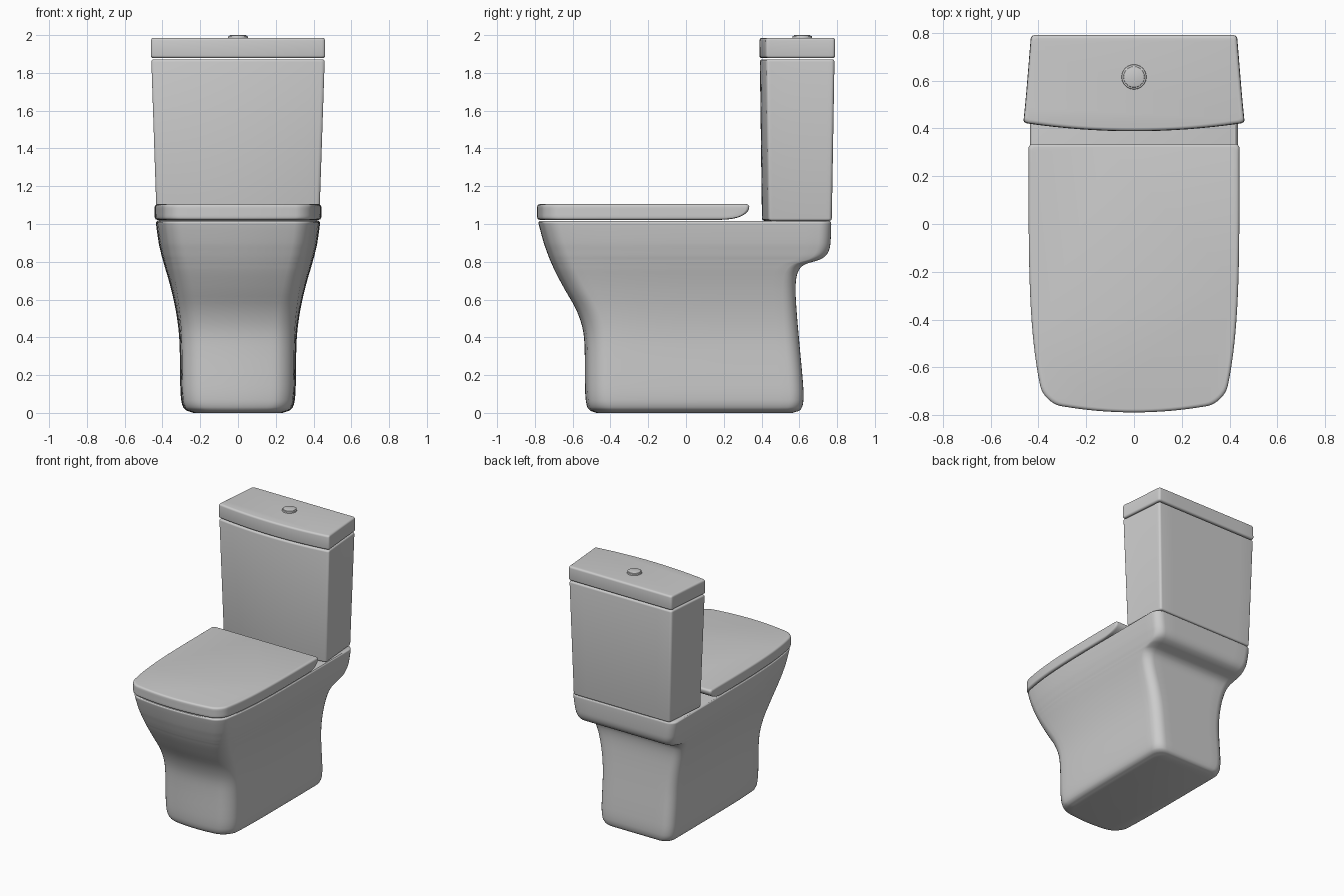
import bpy, bmesh, math

if "Cube" in bpy.data.objects:
    bpy.data.objects.remove(bpy.data.objects["Cube"])


def outline(w, yf, yb, rf, rb, taper, power, bow, yref):
    """Rounded rectangle with tapering sides and a bowed front."""
    half = [(w * i / 10 * 0.999, yf) for i in range(0, 11) if w * i / 10 < w - rf - 0.005]
    for i in range(9):                      # front corner
        a = -math.pi / 2 + math.pi / 2 * i / 8
        half.append((w - rf + rf * math.cos(a), yf + rf + rf * math.sin(a)))
    # resample the front run so every ring has the same point count
    front = [((w - rf) * i / 8, yf) for i in range(8)]
    half = front + half[-9:]
    y0, y1 = yf + rf, yb - rb
    half += [(w, y0 + (y1 - y0) * i / 20) for i in range(1, 20)]
    for i in range(7):                      # back corner
        a = math.pi / 2 * i / 6
        half.append((w - rb + rb * math.cos(a), y1 + rb * math.sin(a)))
    half += [((w - rb) * (1 - i / 4), yb) for i in range(1, 5)]
    pts = []
    for x, y in half:
        t = max(0, (yref - y) / (yref - yf))
        pts.append((x * (1 - taper * t ** power), y + bow * (x / w) ** 2 * t ** 4))
    return pts + [(-x, y) for x, y in reversed(pts[1:-1])]


def loft(name, rings):
    """Skin a list of (z, outline) rings and cap both ends."""
    bm = bmesh.new()
    rows = [[bm.verts.new((x, y, z)) for x, y in pts] for z, pts in rings]
    n = len(rows[0])
    for a, b in zip(rows, rows[1:]):
        for i in range(n):
            j = (i + 1) % n
            bm.faces.new((a[i], a[j], b[j], b[i]))
    bm.faces.new(rows[0][::-1])
    bm.faces.new(rows[-1])
    bmesh.ops.recalc_face_normals(bm, faces=bm.faces)
    me = bpy.data.meshes.new(name)
    bm.to_mesh(me)
    bm.free()
    ob = bpy.data.objects.new(name, me)
    bpy.context.collection.objects.link(ob)
    bpy.context.view_layer.objects.active = ob
    ob.select_set(True)
    bpy.ops.object.shade_smooth_by_angle(angle=math.radians(35))
    ob.select_set(False)
    return ob


def spline(rows, steps=3):
    """Catmull-Rom interpolation through profile rows."""
    out = []
    for k in range(len(rows) - 1):
        p = [rows[min(max(k + d, 0), len(rows) - 1)] for d in (-1, 0, 1, 2)]
        h = [p[i + 1][0] - p[i][0] for i in range(3)]
        for s in range(steps):
            t = s / steps
            vals = [p[1][0] + h[1] * t]
            for c in range(1, len(rows[0])):
                m1 = (p[2][c] - p[0][c]) / (p[2][0] - p[0][0]) * h[1]
                m2 = (p[3][c] - p[1][c]) / (p[3][0] - p[1][0]) * h[1]
                vals.append((2*t**3 - 3*t**2 + 1) * p[1][c] + (t**3 - 2*t**2 + t) * m1
                            + (3*t**2 - 2*t**3) * p[2][c] + (t**3 - t**2) * m2)
            out.append(vals)
    return out + [list(rows[-1])]


def slab_rows(bottom, top, r):
    """Rows (z, w, yf, yb) of a block with rounded top and bottom edges."""
    rows = []
    for (z, w, yf, yb), s in ((bottom, 1), (top, -1)):
        arc = []
        for i in range(5):
            a = math.pi / 2 * i / 4
            d = r * (1 - math.sin(a))
            arc.append((z + s * r * (1 - math.cos(a)), w - d, yf + d, yb - d))
        rows += arc if s == 1 else arc[::-1]
    return rows


# Pedestal and bowl: z, half width, front y, back y
bowl_profile = [
    (0.005, 0.250, -0.490, 0.580), (0.012, 0.272, -0.507, 0.600),
    (0.030, 0.290, -0.522, 0.614), (0.070, 0.301, -0.531, 0.622),
    (0.150, 0.306, -0.535, 0.620), (0.350, 0.309, -0.537, 0.602),
    (0.450, 0.316, -0.548, 0.593), (0.550, 0.331, -0.583, 0.585),
    (0.650, 0.353, -0.640, 0.580), (0.720, 0.372, -0.678, 0.585),
    (0.760, 0.384, -0.698, 0.600), (0.785, 0.391, -0.709, 0.628),
    (0.798, 0.395, -0.715, 0.665), (0.810, 0.398, -0.720, 0.705),
    (0.830, 0.404, -0.728, 0.738), (0.860, 0.411, -0.739, 0.757),
    (0.900, 0.420, -0.753, 0.765), (1.000, 0.434, -0.780, 0.769),
    (1.010, 0.433, -0.780, 0.767), (1.015, 0.427, -0.775, 0.762),
]
rings = []
for z, w, yf, yb in spline(bowl_profile):
    k = min(1, max(0, (z - 0.3) / 0.6))
    k = k * k * (3 - 2 * k)
    rings.append((z, outline(w, yf, yb, 0.10 - 0.02 * k, 0.075 - 0.01 * k,
                             0.06 + 0.09 * k, 4, 0.03 + 0.01 * k, 0.33)))
rings.insert(0, (0.0, outline(0.235, -0.475, 0.565, 0.10, 0.07, 0.06, 4, 0.03, 0.33)))
loft("bowl", rings)

# Closed seat cover, undercut at the back
cover = slab_rows((1.022, 0.441, -0.788, 0.335), (1.105, 0.441, -0.788, 0.335), 0.014)
cover[5:5] = [(1.036 + 0.055 * i / 5, 0.441, -0.788, 0.335) for i in range(1, 5)]
rings = []
for z, w, yf, yb in cover:
    u = max(0, (1.088 - z) / 0.066)
    yb -= 0.145 * (1 - math.sqrt(max(0, 1 - u * u)))
    rings.append((z, outline(w, yf, yb, 0.08, 0.018, 0.15, 4, 0.04, 0.33)))
loft("seat_cover", rings)


# Cistern and its lid share a plan shape that widens to a bowed front
def tank_block(name, bottom, top, r):
    loft(name, [(z, outline(w, yf, yb, 0.018, 0.016, -0.075, 1, 0.035, 0.79))
                for z, w, yf, yb in slab_rows(bottom, top, r)])


tank_block("cistern", (1.017, 0.402, 0.402, 0.772), (1.872, 0.428, 0.391, 0.786), 0.013)
tank_block("cistern_lid", (1.878, 0.431, 0.388, 0.790), (1.986, 0.430, 0.389, 0.790), 0.014)


# Flush button: a collar with a slightly raised cap
def disc(name, r, z0, z1, bevel):
    prof = [(z0, r), (z1 - bevel, r), (z1 - bevel * 0.3, r - bevel * 0.3), (z1, r - bevel)]
    loft(name, [(z, [(q * math.cos(math.tau * i / 40), 0.615 + q * math.sin(math.tau * i / 40))
                     for i in range(40)]) for z, q in prof])


disc("button_collar", 0.052, 1.98, 1.996, 0.004)
disc("button_cap", 0.044, 1.98, 2.0, 0.003)
